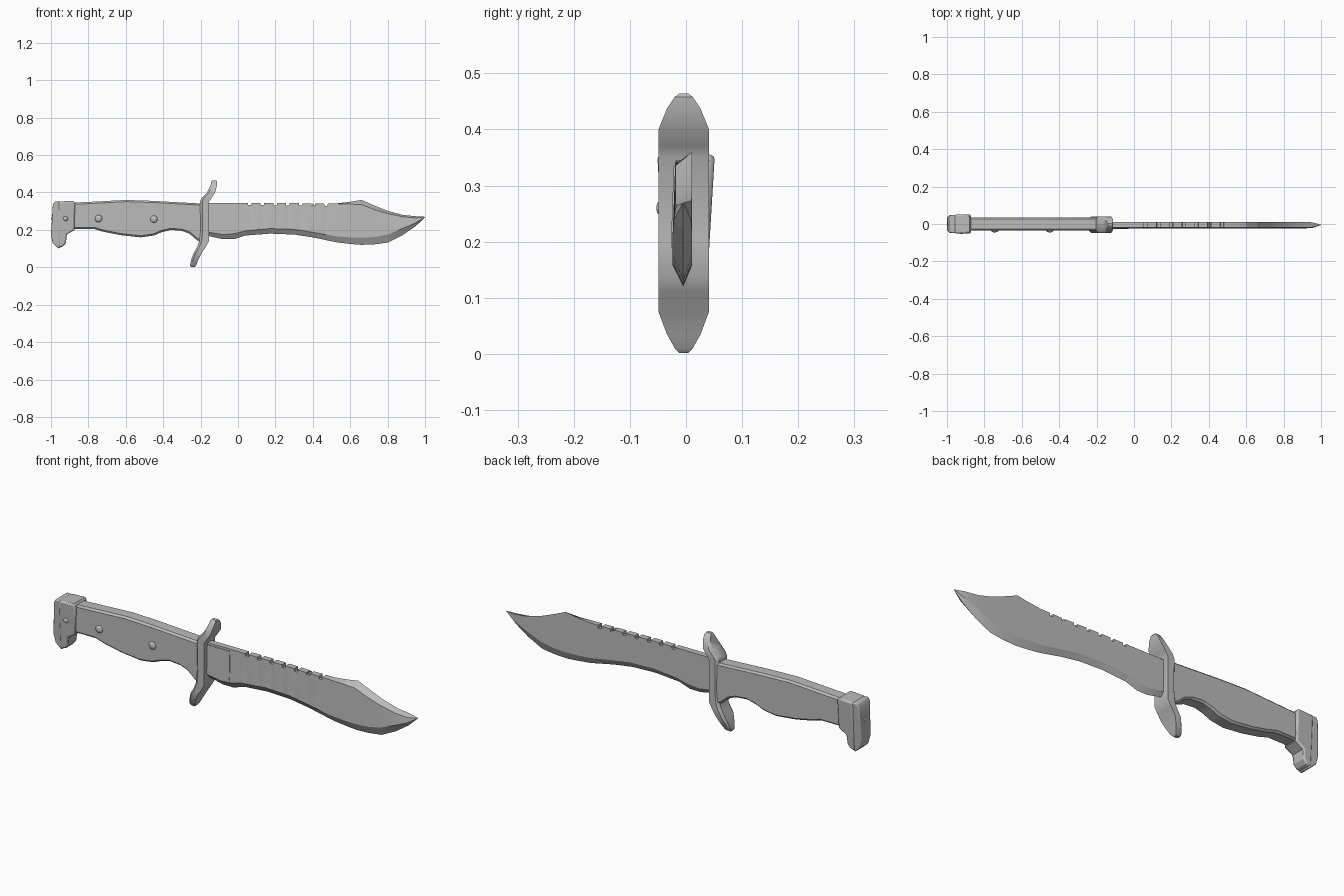
import bpy, bmesh, math
from mathutils import Matrix

default = bpy.data.objects.get("Cube")
if default:
    bpy.data.objects.remove(default)

steel = bpy.data.materials.new("plain grey")
steel.use_nodes = True
grey = (0.5, 0.5, 0.5, 1)
steel.diffuse_color = grey
steel.node_tree.nodes["Principled BSDF"].inputs["Base Color"].default_value = grey


def finish(name, bm, bevel=0, segments=1, smooth=30):
    """Turn a bmesh into a named object with an optional rim bevel."""
    bmesh.ops.recalc_face_normals(bm, faces=bm.faces)
    mesh = bpy.data.meshes.new(name)
    bm.to_mesh(mesh)
    bm.free()
    mesh.materials.append(steel)
    obj = bpy.data.objects.new(name, mesh)
    bpy.context.collection.objects.link(obj)
    if bevel:
        mod = obj.modifiers.new("rim bevel", 'BEVEL')
        mod.width = bevel
        mod.segments = segments
        mod.limit_method = 'ANGLE'
        mod.angle_limit = math.radians(60)
    bpy.ops.object.select_all(action='DESELECT')
    obj.select_set(True)
    bpy.context.view_layer.objects.active = obj
    bpy.ops.object.shade_smooth_by_angle(angle=math.radians(smooth))
    return obj


def loft(name, rings, **options):
    """Join equal-sided rings of points into a closed skin."""
    bm = bmesh.new()
    loops = [[bm.verts.new(p) for p in ring] for ring in rings]
    count = len(loops[0])
    for a, b in zip(loops, loops[1:]):
        for i in range(count):
            j = (i + 1) % count
            bm.faces.new((a[i], a[j], b[j], b[i]))
    bm.faces.new(loops[0])
    bm.faces.new(loops[-1])
    return finish(name, bm, **options)


def prism(name, outline, half_width, **options):
    """Side outline in x and z, widened by a function of height."""
    rings = [[(x, side * half_width(z), z) for x, z in outline] for side in (-1, 1)]
    return loft(name, rings, **options)


def stud(name, location, radius, height, direction='Y'):
    """Flattened round head, pointing along y or x."""
    bm = bmesh.new()
    bmesh.ops.create_uvsphere(bm, u_segments=12, v_segments=8, radius=1)
    turn = Matrix.Rotation(math.pi / 2, 4, 'X' if direction == 'Y' else 'Y')
    bm.transform(Matrix.Translation(location) @ turn @ Matrix.Diagonal((radius, radius, height, 1)))
    finish(name, bm, smooth=60)


# Blade stations: x, cutting edge, bevel line, front spine, back spine
stations = [
    (-0.17, 0.17, 0.19, 0.345, 0.345), (-0.08, 0.15, 0.175, 0.345, 0.345),
    (-0.02, 0.15, 0.18, 0.345, 0.345), (0.04, 0.17, 0.195, 0.345, 0.345),
    (0.17, 0.18, 0.207, 0.345, 0.345), (0.30, 0.175, 0.203, 0.343, 0.343),
    (0.40, 0.16, 0.187, 0.341, 0.341), (0.53, 0.133, 0.165, 0.34, 0.342),
    (0.60, 0.125, 0.16, 0.338, 0.35), (0.66, 0.12, 0.158, 0.335, 0.36),
    (0.73, 0.123, 0.162, 0.308, 0.33), (0.80, 0.132, 0.175, 0.287, 0.302),
    (0.88, 0.172, 0.208, 0.27, 0.28), (0.95, 0.22, 0.238, 0.264, 0.273),
    (1.0, 0.267, 0.268, 0.269, 0.27)]


def station_at(x):
    for a, b in zip(stations, stations[1:]):
        if a[0] <= x <= b[0]:
            t = (x - a[0]) / (b[0] - a[0])
            return [u + (v - u) * t for u, v in zip(a, b)]


# Saw notches are cut by lowering the spine between close stations
sections = [list(s) for s in stations]
for k in range(7):
    start = 0.053 + 0.068 * k
    for offset, drop in ((0, 0), (0.001, 1), (0.018, 1), (0.019, 0)):
        s = station_at(start + offset)
        s[3] -= 0.013 * drop
        s[4] -= 0.013 * drop
        sections.append(s)
sections.sort()


def blade_ring(s):
    x, edge, bevel, front, back = s
    thin = min(1, 0.06 + (1 - x) / 0.06)
    mid = -0.005
    y = lambda offset: mid + offset * thin
    return [(x, mid, edge), (x, y(-0.019), bevel), (x, y(-0.014), front),
            (x, y(0.016), back), (x, y(0.016), bevel)]


loft("blade", [blade_ring(s) for s in sections], smooth=15)

# Thicker collar where the blade leaves the guard
loft("blade_collar", [[(x, -0.027, 0.19), (x, -0.022, 0.335), (x, 0, 0.335), (x, 0, 0.19)]
                      for x in (-0.17, -0.03)])

# Grip slab with chamfered rims
grip = [(-0.89, 0.345), (-0.75, 0.352), (-0.6, 0.36), (-0.45, 0.355), (-0.18, 0.34),
        (-0.18, 0.13), (-0.22, 0.145), (-0.26, 0.18), (-0.3, 0.195), (-0.36, 0.2),
        (-0.41, 0.187), (-0.45, 0.17), (-0.52, 0.16), (-0.63, 0.172), (-0.72, 0.19),
        (-0.77, 0.205), (-0.89, 0.205)]
prism("grip", grip, lambda z: 0.035, bevel=0.009)

# Swept guard: height, rear x, front x, half width
guard = [(0.002, -0.252, -0.232, 0.008), (0.01, -0.257, -0.224, 0.016),
         (0.035, -0.252, -0.214, 0.03), (0.075, -0.238, -0.195, 0.045),
         (0.11, -0.218, -0.172, 0.045), (0.14, -0.207, -0.155, 0.045),
         (0.2, -0.2, -0.155, 0.045), (0.35, -0.203, -0.155, 0.045),
         (0.37, -0.195, -0.142, 0.045), (0.4, -0.165, -0.122, 0.045),
         (0.437, -0.147, -0.113, 0.03), (0.458, -0.143, -0.111, 0.016),
         (0.464, -0.138, -0.115, 0.008)]


def guard_ring(z, rear, front, half):
    inner = half * 0.72
    step = (front - rear) * 0.25
    pts = [(rear, inner), (rear + step, half), (front, half),
           (front, -half), (rear + step, -half), (rear, -inner)]
    return [(x, y - 0.004, z) for x, y in pts]


loft("guard", [guard_ring(*g) for g in guard], smooth=35)

# Pommel body and rounded end cap, both wider at the top
taper = lambda z: 0.036 + 0.06 * (z - 0.1)
body = [(-0.96, 0.352), (-0.88, 0.355), (-0.872, 0.345), (-0.874, 0.2), (-0.915, 0.175),
        (-0.92, 0.13), (-0.935, 0.112), (-0.96, 0.104)]
prism("pommel_body", body, taper, bevel=0.008, segments=2)
cap = [(-0.95, 0.35), (-0.98, 0.352), (-0.99, 0.335), (-0.994, 0.27), (-1.0, 0.17),
       (-0.99, 0.128), (-0.96, 0.1), (-0.95, 0.105)]
prism("pommel_cap", cap, lambda z: taper(z) - 0.003, bevel=0.012, segments=3)

# Rivets on the front, and small studs on the pommel
for i, (x, z) in enumerate([(-0.745, 0.26), (-0.45, 0.257)]):
    stud(f"grip_rivet_{i + 1}", (x, -0.034, z), 0.02, 0.011)
stud("pommel_stud", (-0.922, -0.045, 0.26), 0.013, 0.008)
stud("end_stud", (-0.992, 0, 0.26), 0.012, 0.006, 'X')
